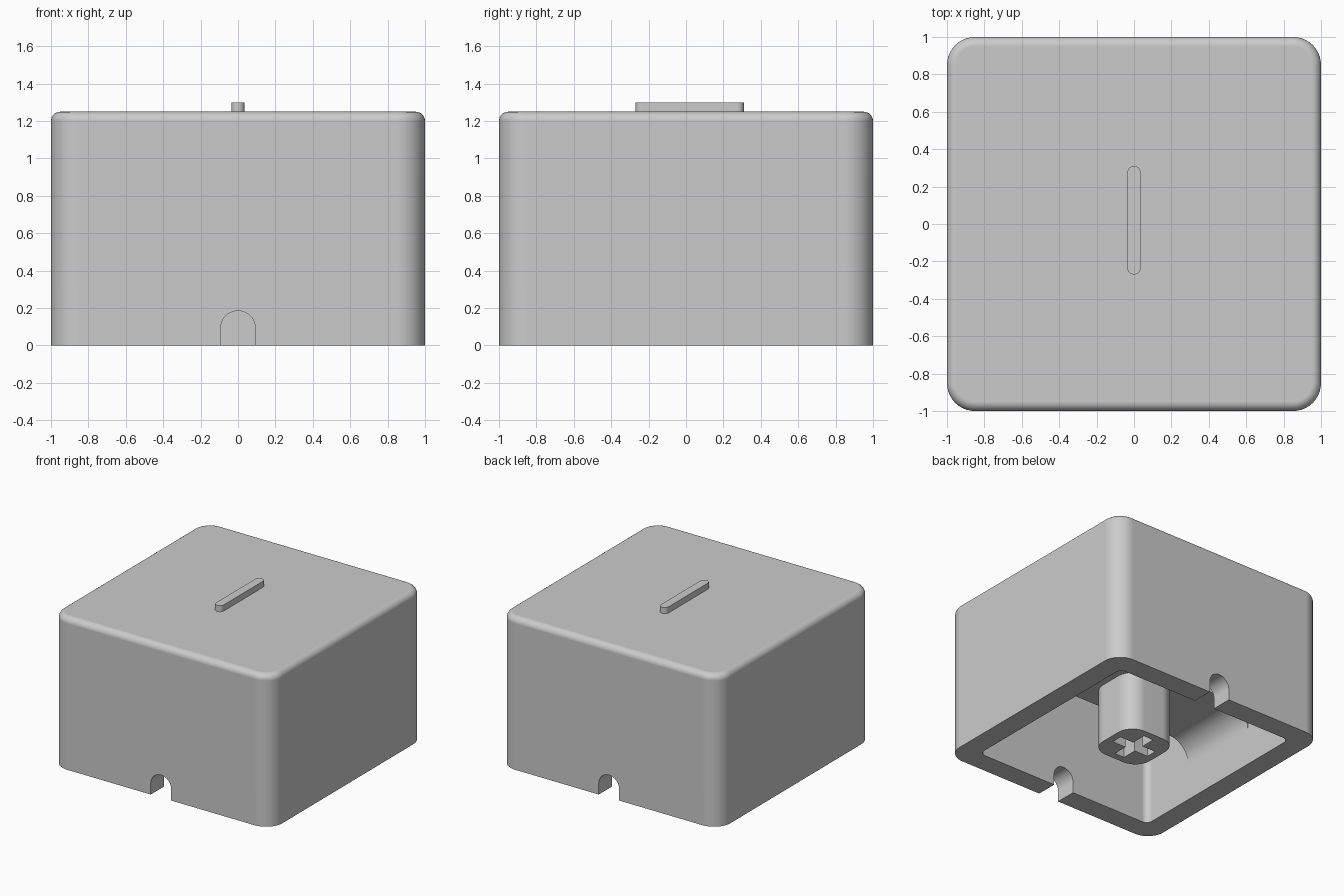
import bpy, bmesh, math

if "Cube" in bpy.data.objects:
    bpy.data.objects.remove(bpy.data.objects["Cube"], do_unlink=True)

grey = bpy.data.materials.new("light_grey")
grey.use_nodes = True
colour = (0.6, 0.6, 0.6, 1)
grey.diffuse_color = colour
bsdf = next(n for n in grey.node_tree.nodes if n.type == "BSDF_PRINCIPLED")
bsdf.inputs["Base Color"].default_value = colour


def arc(cx, cy, r, start, end, n=10):
    """Points along an arc, angles in degrees."""
    return [(cx + r * math.cos(math.radians(start + (end - start) * i / n)),
             cy + r * math.sin(math.radians(start + (end - start) * i / n)))
            for i in range(n + 1)]


def rounded_rect(hx, hy, r, n=10):
    pts = []
    for sx, sy, a in ((1, 1, 0), (-1, 1, 90), (-1, -1, 180), (1, -1, 270)):
        pts += arc(sx * (hx - r), sy * (hy - r), r, a, a + 90, n)
    return pts


def prism(name, pts, low, high, along="z", top_round=0):
    """Extrude a 2D outline along z, or an xz outline along y."""
    bm = bmesh.new()
    place = (lambda p, h: (p[0], p[1], h)) if along == "z" else (lambda p, h: (p[0], h, p[1]))
    face = bm.faces.new([bm.verts.new(place(p, low)) for p in pts])
    top = bmesh.ops.extrude_face_region(bm, geom=[face])["geom"]
    for v in (g for g in top if isinstance(g, bmesh.types.BMVert)):
        v.co["xyz".index(along)] = high
    bmesh.ops.remove_doubles(bm, verts=bm.verts, dist=1e-5)
    if top_round:
        rim = [e for e in bm.edges if all(v.co.z > high - 1e-4 for v in e.verts)]
        bmesh.ops.bevel(bm, geom=rim, offset=top_round, segments=6,
                        profile=0.5, affect="EDGES")
    bmesh.ops.recalc_face_normals(bm, faces=bm.faces)
    mesh = bpy.data.meshes.new(name)
    bm.to_mesh(mesh)
    bm.free()
    mesh.materials.append(grey)
    ob = bpy.data.objects.new(name, mesh)
    bpy.context.collection.objects.link(ob)
    return ob


def cut(ob, cutters):
    """Subtract the cutters, bake the result and drop the cutters."""
    for c in cutters:
        c.hide_render = True
        mod = ob.modifiers.new("cut", "BOOLEAN")
        mod.operation, mod.solver, mod.object = "DIFFERENCE", "EXACT", c
    graph = bpy.context.evaluated_depsgraph_get()
    graph.update()
    mesh = bpy.data.meshes.new_from_object(ob.evaluated_get(graph))
    ob.modifiers.clear()
    ob.data = mesh
    for c in cutters:
        bpy.data.objects.remove(c, do_unlink=True)


# Hollow cap shell with an arched notch in the front and back walls
inner, ceiling = 0.825, 1.07
shell = prism("cap_shell", rounded_rect(1, 1, 0.15), 0, 1.25, top_round=0.05)
notch = [(-0.093, -0.1), (0.093, -0.1)] + arc(0, 0.092, 0.093, 0, 180, 20)
cut(shell, [prism("cavity", rounded_rect(inner, inner, 0.05, 6), -0.1, ceiling)]
    + [prism("notch", notch, min(s * 0.7, s * 1.1), max(s * 0.7, s * 1.1), "y")
       for s in (-1, 1)])

# Inner cross beam, blended into the side walls by concave fillets
beam_z, fillet = 0.49, 0.18
left = [(-inner - 0.03, ceiling + 0.03), (-inner - 0.03, beam_z - fillet)]
left += arc(-inner + fillet, beam_z - fillet, fillet, 180, 90, 12)
beam = prism("cross_beam", left + [(-x, z) for x, z in reversed(left)], -0.35, 0.35, "y")

# Stem with a cross-shaped socket
stem = prism("stem", rounded_rect(0.23, 0.23, 0.14), 0, 0.6)
L, t = 0.17, 0.045
cross = [(L, -t), (L, t), (t, t), (t, L), (-t, L), (-t, t),
         (-L, t), (-L, -t), (-t, -t), (-t, -L), (t, -L), (t, -t)]
cut(stem, [prism("socket", cross, -0.1, 0.42)])

# Raised pointer bar on top
bar = arc(0, 0.275, 0.035, 0, 180) + arc(0, -0.235, 0.035, 180, 360)
pointer = prism("pointer_bar", bar, 1.24, 1.3)

# Smooth shading on the rounded parts, crisp edges elsewhere
for ob in (shell, beam, stem, pointer):
    bpy.ops.object.select_all(action="DESELECT")
    ob.select_set(True)
    bpy.context.view_layer.objects.active = ob
    bpy.ops.object.shade_smooth_by_angle(angle=math.radians(35))
    ob.modifiers.new("even_normals", "WEIGHTED_NORMAL").keep_sharp = True
